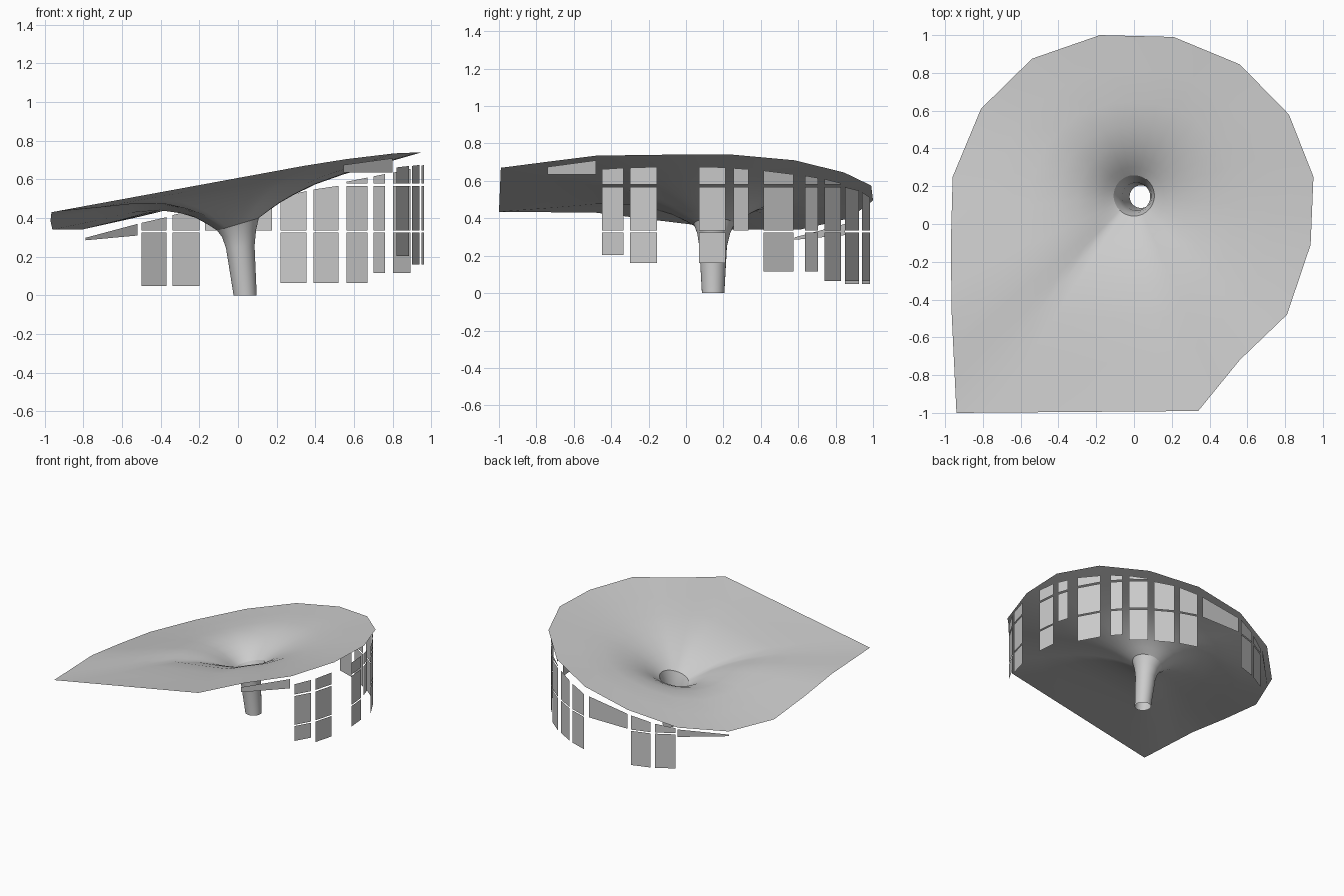
import bpy, bmesh, math
from mathutils import Vector

cube = bpy.data.objects.get("Cube")
if cube:
    bpy.data.objects.remove(cube, do_unlink=True)


def make_material(name, value):
    mat = bpy.data.materials.new(name)
    mat.use_nodes = True
    colour = (value, value, value, 1)
    mat.diffuse_color = colour
    mat.node_tree.nodes["Principled BSDF"].inputs["Base Color"].default_value = colour
    return mat


GREY = make_material("plain grey", 0.6)


def finish(name, bm, smooth=None):
    mesh = bpy.data.meshes.new(name)
    bm.to_mesh(mesh)
    bm.free()
    obj = bpy.data.objects.new(name, mesh)
    bpy.context.collection.objects.link(obj)
    mesh.materials.append(GREY)
    if smooth:
        bpy.ops.object.select_all(action="DESELECT")
        obj.select_set(True)
        bpy.context.view_layer.objects.active = obj
        bpy.ops.object.shade_smooth_by_angle(angle=math.radians(smooth))
    return obj


def loft(name, rings, smooth):
    """Open sheet joining closed rings of equal length."""
    bm = bmesh.new()
    loops = [[bm.verts.new(p) for p in ring] for ring in rings]
    for a, b in zip(loops, loops[1:]):
        for i in range(len(a)):
            j = (i + 1) % len(a)
            bm.faces.new((a[i], b[i], b[j], a[j]))
    return finish(name, bm, smooth)


def blend(table, t):
    for (a, va), (b, vb) in zip(table, table[1:]):
        if t <= b:
            return va + (vb - va) * (t - a) / (b - a)
    return table[-1][1]


# Roof edge, anticlockwise from the right side
CORNERS = [Vector(p) for p in (
    (0.95, 0.25, 0.74), (0.82, 0.58, 0.71), (0.56, 0.845, 0.645), (0.21, 0.99, 0.575),
    (-0.18, 1, 0.495), (-0.54, 0.875, 0.4), (-0.81, 0.61, 0.34), (-0.96, 0.25, 0.34),
    (-0.97, -0.12, 0.385), (-0.965, -0.48, 0.43), (-0.94, -1, 0.435), (0.34, -0.99, 0.67),
    (0.56, -0.72, 0.705), (0.81, -0.48, 0.735), (0.935, -0.11, 0.74))]
edge = []
for a, b in zip(CORNERS, CORNERS[1:] + CORNERS[:1]):
    steps = max(2, round((b - a).length / 0.19))
    edge += [a.lerp(b, i / steps) for i in range(steps)]

# Tilted mouth of the funnel, facing the roof edge points
MOUTH = Vector((0, 0.15, 0.368))
angles = [math.atan2(p.y - MOUTH.y, p.x - MOUTH.x) for p in edge]


def ring_at(centre, radius, tilt):
    return [centre + Vector((radius * math.cos(a), radius * math.sin(a),
                             radius * tilt * math.cos(a))) for a in angles]


mouth = ring_at(MOUTH, 0.108, 0.3)

# Roof sheet sagging into the funnel
SWELL = [(0, 0), (0.06, 0.025), (0.13, 0.05), (0.22, 0.068), (0.35, 0.08),
         (0.52, 0.07), (0.75, 0.035), (1, 0)]
roof_rings = []
for t, swell in SWELL:
    ring = []
    for m, e, a in zip(mouth, edge, angles):
        p = m.lerp(e, t)
        p.z += swell * (1 - 0.3 * math.cos(a))
        ring.append(p)
    roof_rings.append(ring)
loft("roof_canopy", roof_rings, 40)

# Hollow stem, open at both ends
loft("hollow_stem", [
    ring_at(Vector((0.037, 0.145, 0)), 0.06, 0),
    ring_at(Vector((0.012, 0.145, 0.25)), 0.074, 0.1),
    ring_at(Vector((0.006, 0.148, 0.32)), 0.088, 0.22),
    mouth], 50)


# Window panes: flat columns split into rows by two transom gaps
def window(name, start, end, bottoms, tops):
    bm = bmesh.new()
    bands = ((0, 0.325), (0.335, 0.567), (0.58, 1))
    for low, high in bands:
        lows = [max(low, z) for z in bottoms]
        highs = [min(high, z) for z in tops]
        if min(bottoms) > 0.25 and max(tops) < 0.4:  # sloped strip stays whole
            if low > 0:
                continue
            lows, highs = bottoms, tops
        if min(h - l for l, h in zip(lows, highs)) < 0.005:
            continue
        points = ((*start, lows[0]), (*end, lows[1]), (*end, highs[1]), (*start, highs[0]))
        bm.faces.new([bm.verts.new(p) for p in points])
    finish(name, bm)


# start, end, sill height, top heights
COLUMNS = [
    ((0.82, -0.45), (0.885, -0.335), 0.205, (0.662, 0.67)),
    ((0.9, -0.3), (0.94, -0.155), 0.16, (0.67, 0.675)),
    ((0.963, 0.07), (0.95, 0.21), 0.16, (0.675, 0.672)),
    ((0.94, 0.255), (0.915, 0.335), 0.335, (0.668, 0.662)),
    ((0.892, 0.415), (0.803, 0.575), 0.115, (0.655, 0.635)),
    ((0.76, 0.635), (0.7, 0.705), 0.115, (0.628, 0.616)),
    ((0.67, 0.74), (0.56, 0.83), 0.065, (0.61, 0.588)),
    ((0.52, 0.85), (0.39, 0.925), 0.065, (0.567, 0.548)),
    ((0.355, 0.94), (0.22, 0.985), 0.065, (0.54, 0.51)),
    ((0.175, 0.988), (-0.17, 0.988), 0.335, (0.505, 0.455)),
    ((-0.2, 0.985), (-0.34, 0.94), 0.05, (0.45, 0.415)),
    ((-0.37, 0.925), (-0.5, 0.85), 0.05, (0.405, 0.375))]
for i, (start, end, sill, tops) in enumerate(COLUMNS):
    window(f"window_column_{i + 1}", start, end, (sill, sill), tops)

# Sloped strip windows at the two ends of the wall
window("right_strip_window", (-0.52, 0.85), (-0.79, 0.58), (0.31, 0.285), (0.37, 0.298))
window("left_strip_window", (0.8, -0.48), (0.545, -0.74), (0.635, 0.635), (0.71, 0.675))
